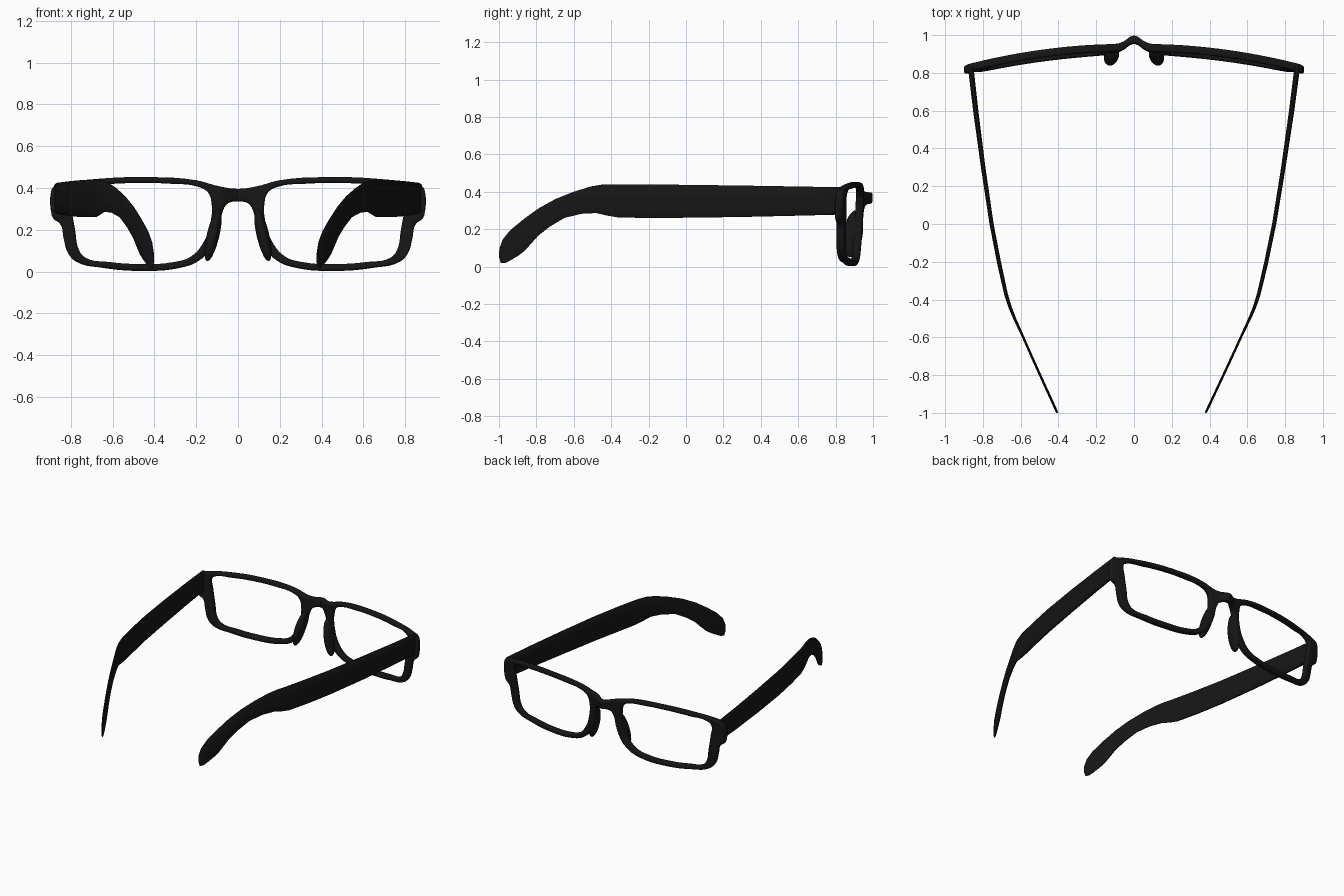
import bpy, bmesh, math
from mathutils import Vector

if "Cube" in bpy.data.objects:
    bpy.data.objects.remove(bpy.data.objects["Cube"])

black = bpy.data.materials.new("black_plastic")
black.diffuse_color = (0.008, 0.008, 0.008, 1)
black.use_nodes = True
black.node_tree.nodes["Principled BSDF"].inputs["Base Color"].default_value = black.diffuse_color


def finish(ob, angle=40):
    ob.data.materials.clear()
    ob.data.materials.append(black)
    bpy.ops.object.select_all(action='DESELECT')
    ob.select_set(True)
    bpy.context.view_layer.objects.active = ob
    bpy.ops.object.shade_smooth_by_angle(angle=math.radians(angle))


def add_mesh(name, bm):
    bmesh.ops.recalc_face_normals(bm, faces=bm.faces)
    me = bpy.data.meshes.new(name)
    bm.to_mesh(me)
    bm.free()
    ob = bpy.data.objects.new(name, me)
    bpy.context.collection.objects.link(ob)
    finish(ob)
    return ob


def front_y(x, z):
    # wrap of the front, slight tilt and the forward bulge of the bridge
    return 0.933 - 0.14 * x * x + 0.05 * (z - 0.4) + 0.045 * math.exp(-(x / 0.05) ** 2)


# Front frame: flat outline with two lens openings, then bent to the face curve
half = [(0.09, 0.408), (0.2, 0.437), (0.45, 0.452), (0.68, 0.443), (0.84, 0.422),
        (0.882, 0.408), (0.893, 0.39), (0.893, 0.275), (0.885, 0.255), (0.85, 0.225),
        (0.835, 0.16), (0.815, 0.09), (0.775, 0.047), (0.65, 0.018), (0.47, 0.003),
        (0.28, 0.017), (0.19, 0.05), (0.125, 0.115), (0.09, 0.2), (0.072, 0.29),
        (0.05, 0.325)]
outline = [(0, 0.396)] + half + [(0, 0.335)] + [(-x, z) for x, z in reversed(half)]
lens = [(0.127, 0.33), (0.145, 0.38), (0.2, 0.408), (0.32, 0.42), (0.46, 0.424),
        (0.65, 0.416), (0.78, 0.4), (0.805, 0.375), (0.797, 0.3), (0.78, 0.2),
        (0.76, 0.1), (0.73, 0.066), (0.62, 0.046), (0.47, 0.036), (0.31, 0.045),
        (0.225, 0.072), (0.165, 0.14), (0.135, 0.22)]

cu = bpy.data.curves.new("frame_outline", 'CURVE')
cu.dimensions, cu.fill_mode = '2D', 'BOTH'
cu.resolution_u = 5
cu.extrude, cu.bevel_depth, cu.bevel_resolution, cu.offset = 0.01, 0.011, 2, -0.011
for pts in (outline, lens, [(-x, z) for x, z in lens]):
    sp = cu.splines.new('BEZIER')
    sp.bezier_points.add(len(pts) - 1)
    for bp, (x, z) in zip(sp.bezier_points, pts):
        bp.co = (x, z, 0)
        bp.handle_left_type = bp.handle_right_type = 'AUTO'
    sp.use_cyclic_u = True
helper = bpy.data.objects.new("frame_outline", cu)
bpy.context.collection.objects.link(helper)
bpy.context.view_layer.update()
flat = bpy.data.meshes.new_from_object(helper.evaluated_get(bpy.context.evaluated_depsgraph_get()))
bpy.data.objects.remove(helper)

bm = bmesh.new()
bm.from_mesh(flat)
bmesh.ops.remove_doubles(bm, verts=bm.verts, dist=0.0002)
cuts = [i * 0.05 for i in range(-17, 18)] + [-0.075, -0.025, 0.025, 0.075]
for c in cuts:
    bmesh.ops.bisect_plane(bm, geom=bm.verts[:] + bm.edges[:] + bm.faces[:],
                           plane_co=(c, 0, 0), plane_no=(1, 0, 0))
for v in bm.verts:
    x, z, d = v.co
    v.co = (x, front_y(x, z) + d, z)
add_mesh("front_frame", bm)

# Nose pads: flattened, tilted teardrops behind the inner rims
for side, label in ((1, "right"), (-1, "left")):
    bpy.ops.mesh.primitive_uv_sphere_add(segments=24, ring_count=14, radius=1,
                                         location=(side * 0.119, 0.893, 0.175))
    pad = bpy.context.object
    pad.name = "nose_pad_" + label
    pad.scale = (0.03, 0.052, 0.13)
    pad.rotation_euler = (math.radians(-8), side * math.radians(-13), 0)
    finish(pad)

# Temples: seen from above they follow this (y, x) path
path = [(0.86, 0.868), (0.45, 0.818), (0.0, 0.748), (-0.22, 0.704), (-0.38, 0.667),
        (-0.43, 0.651), (-0.48, 0.632), (-0.56, 0.594), (-0.74, 0.513), (-1.01, 0.388)]
# upper and lower edge in side view (y, z, y, z) and half thickness
stations = [(0.835, 0.424, 0.835, 0.278, 0.015), (0.6, 0.428, 0.6, 0.272, 0.014),
            (0.3, 0.433, 0.3, 0.265, 0.012), (0.0, 0.437, 0.0, 0.261, 0.011),
            (-0.22, 0.439, -0.2, 0.26, 0.011), (-0.38, 0.44, -0.36, 0.262, 0.010),
            (-0.45, 0.438, -0.42, 0.272, 0.009), (-0.51, 0.428, -0.48, 0.286, 0.008),
            (-0.6, 0.4, -0.56, 0.282, 0.007), (-0.7, 0.36, -0.65, 0.26, 0.007),
            (-0.79, 0.31, -0.73, 0.212, 0.007), (-0.87, 0.252, -0.79, 0.165, 0.007),
            (-0.94, 0.194, -0.83, 0.12, 0.007), (-0.98, 0.145, -0.865, 0.082, 0.007),
            (-0.998, 0.095, -0.9, 0.056, 0.006), (-1.0, 0.05, -0.935, 0.035, 0.006),
            (-0.99, 0.018, -0.965, 0.019, 0.004)]
section = [(0, 0.4), (0.06, 1), (0.35, 1), (0.65, 1), (0.94, 1), (1, 0.4)]
section += [(u, -v) for u, v in reversed(section)]


def path_x(y):
    for (y0, x0), (y1, x1) in zip(path, path[1:]):
        if y >= y1:
            break
    return x0 + (x1 - x0) * (y - y0) / (y1 - y0)


for side, label in ((1, "right"), (-1, "left")):
    bm = bmesh.new()
    rings = []
    for ty, tz, by, bz, t in stations:
        ring = []
        for u, v in section:
            y, z = ty + (by - ty) * u, tz + (bz - tz) * u
            x = path_x(y) + v * t - side * 0.013 * (0.83 - y) / 1.8
            ring.append(bm.verts.new((side * x, y, z)))
        rings.append(ring)
    n = len(section)
    for a, b in zip(rings, rings[1:]):
        for i in range(n):
            bm.faces.new((a[i], a[(i + 1) % n], b[(i + 1) % n], b[i]))
    bm.faces.new(rings[0])
    bm.faces.new(rings[-1])
    add_mesh("temple_" + label, bm)
